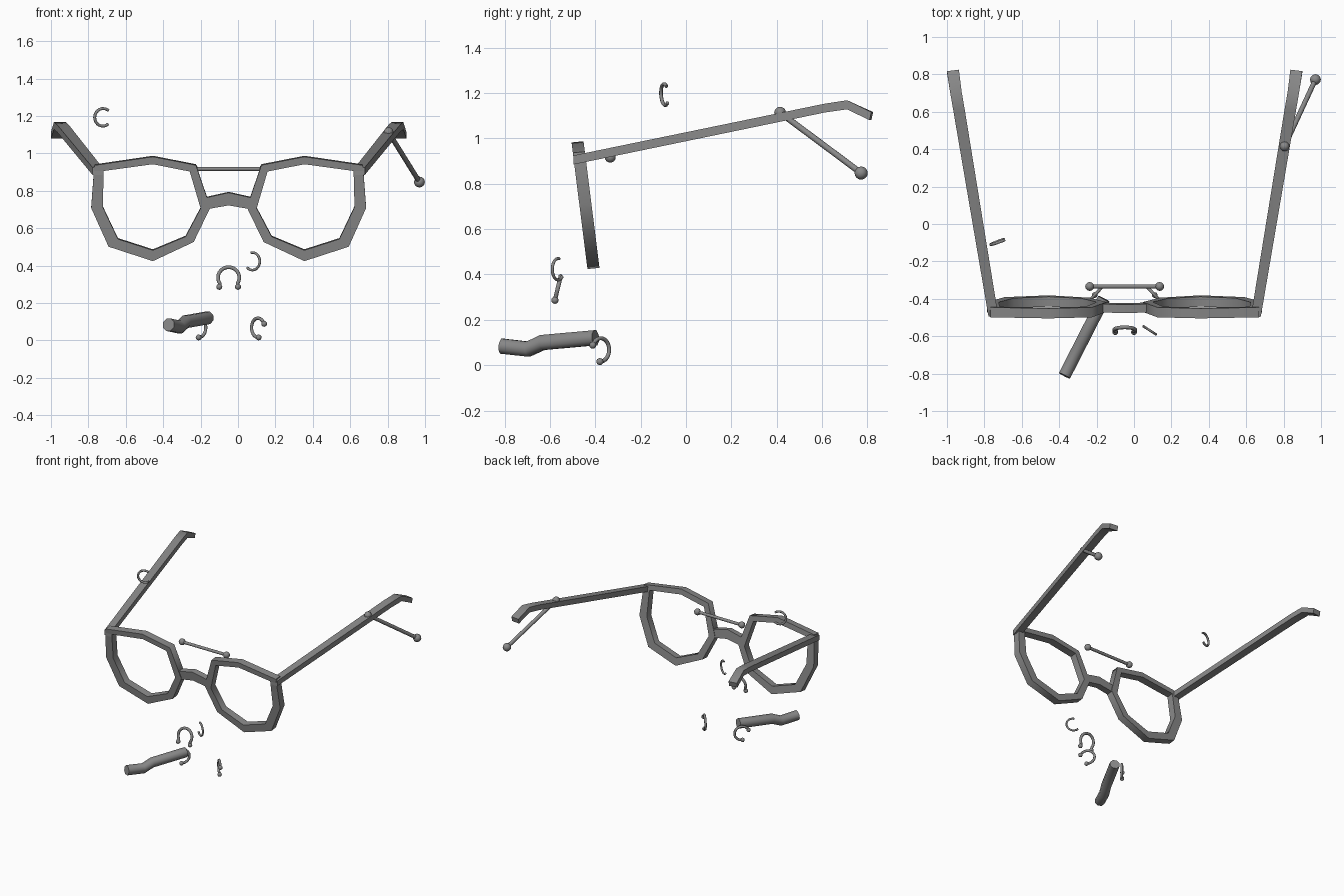
import bpy, bmesh
from math import sin, cos, radians, pi
from mathutils import Vector, Matrix

if "Cube" in bpy.data.objects:
    bpy.data.objects.remove(bpy.data.objects["Cube"])

CX = -0.05  # symmetry plane of the glasses

dark = bpy.data.materials.new("dark_grey")
dark.diffuse_color = (0.25, 0.25, 0.25, 1)
dark.use_nodes = True
dark.node_tree.nodes["Principled BSDF"].inputs["Base Color"].default_value = dark.diffuse_color


def loft(bm, sections, closed=False):
    rows = [[bm.verts.new(p) for p in s] for s in sections]
    n = len(rows[0])
    for a, b in zip(rows, rows[1:] + (rows[:1] if closed else [])):
        for i in range(n):
            j = (i + 1) % n
            bm.faces.new((a[i], a[j], b[j], b[i]))
    if not closed:
        bm.faces.new(rows[0])
        bm.faces.new(rows[-1])


def tube(bm, pts, r, sides, normal):
    pts = [Vector(p) for p in pts]
    normal = Vector(normal).normalized()
    sections = []
    for i, p in enumerate(pts):
        t = (pts[min(i + 1, len(pts) - 1)] - pts[max(i - 1, 0)]).normalized()
        b = t.cross(normal).normalized()
        n = b.cross(t)
        angles = [2 * pi * (k + 0.5) / sides for k in range(sides)]
        sections.append([p + r * (cos(a) * n + sin(a) * b) for a in angles])
    loft(bm, sections)


def ball(bm, p, r):
    bmesh.ops.create_uvsphere(bm, u_segments=12, v_segments=8, radius=r,
                              matrix=Matrix.Translation(p))


def finish(bm, name, mirror=False):
    bmesh.ops.translate(bm, verts=bm.verts, vec=(-CX, 0, 0))
    bmesh.ops.recalc_face_normals(bm, faces=bm.faces)
    mesh = bpy.data.meshes.new(name)
    bm.to_mesh(mesh)
    bm.free()
    mesh.materials.append(dark)
    ob = bpy.data.objects.new(name, mesh)
    ob.location.x = CX
    bpy.context.collection.objects.link(ob)
    # smooth shading with sharp edges kept
    bpy.context.view_layer.objects.active = ob
    ob.select_set(True)
    bpy.ops.object.shade_smooth_by_angle(angle=radians(62))
    ob.select_set(False)
    if mirror:
        m = ob.modifiers.new("Mirror", 'MIRROR')
        m.use_mirror_merge = False


def front_back(x, z, inset=0.0, depth=0.053):
    # front and back points on the tilted plane of the frame
    y = -0.505 + (0.985 - z) * 0.126 + inset
    return (x + CX, y, z), (x + CX, y + depth, z + depth * 0.1)


# lens rims: eight-sided frames
outer = [(.405, .982), (.175, .937), (.098, .71), (.187, .526),
         (.405, .424), (.642, .501), (.735, .708), (.718, .936)]
inner = [(.405, .942), (.208, .903), (.15, .706), (.23, .555),
         (.405, .482), (.592, .542), (.673, .713), (.668, .906)]
bm = bmesh.new()
sections = []
for o, i in zip(outer, inner):
    out_f, out_b = front_back(*o)
    in_f, in_b = front_back(*i)
    sections.append([out_f, out_b, in_b, in_f])
loft(bm, sections, closed=True)
finish(bm, "lens_rims", mirror=True)

# nose bridge
bm = bmesh.new()
sections = []
for x, top, bottom in [(-.125, .762, .70), (0, .79, .722), (.125, .762, .70)]:
    tf, tb = front_back(x, top, 0.004, 0.045)
    bf, bb = front_back(x, bottom, 0.004, 0.045)
    sections.append([tf, tb, bb, bf])
loft(bm, sections)
finish(bm, "nose_bridge")

# temple arms: inner x, outer x, y, top z, bottom z
bm = bmesh.new()
sections = []
for xi, xo, y, zt, zb in [(.675, .728, -.495, .925, .885),
                          (.855, .917, .612, 1.153, 1.114),
                          (.872, .934, .71, 1.168, 1.128),
                          (.886, .95, .817, 1.116, 1.08)]:
    d = 0.008 if y > 0.75 else 0
    sections.append([(xi + CX, y + d, zt), (xo + CX, y, zt),
                     (xo + CX, y - d, zb), (xi + CX, y, zb)])
loft(bm, sections)
finish(bm, "temple_arms", mirror=True)

# straight barbells
for name, a, b, r, ra, rb in [
        ("bridge_barbell", (-.237, -.334, .917), (.137, -.334, .917), .011, .024, .024),
        ("side_barbell", (.805, .415, 1.113), (.97, .772, .847), .0135, .026, .029)]:
    bm = bmesh.new()
    tube(bm, [a, b], r, 12, (0.1, 0.5, 1))
    ball(bm, a, ra)
    ball(bm, b, rb)
    finish(bm, name)

# bent rod lying below the frame
bm = bmesh.new()
rod = [(-.366 + .51 * (y + .80), y, z) for y, z in
       [(-.811, .084), (-.695, .071), (-.633, .10), (-.399, .121)]]
tube(bm, rod, 0.036, 8, (0, 0, 1))
finish(bm, "bent_rod")


def ring(name, center, u, v, radius, a0, a1, r, tips=None, tip_r=0.0, mirror=False):
    # open ring in the plane of u and v, with optional ball tips
    c, u, v = Vector(center), Vector(u).normalized(), Vector(v).normalized()
    n = 20
    angles = [radians(a0 + (a1 - a0) * k / n) for k in range(n + 1)]
    pts = [c + radius * (cos(a) * u + sin(a) * v) for a in angles]
    bm = bmesh.new()
    if tips:
        x, y = tips
        ends = [c + x * u + y * v, c - x * u + y * v]
        pts = [ends[0]] + pts + [ends[1]]
        for e in ends:
            ball(bm, e, tip_r)
    tube(bm, pts, r, 8, u.cross(v))
    finish(bm, name, mirror=mirror)


# horseshoe rings with ball tips
ring("centre_horseshoe", (CX, -.566, .336), (1, 0, 0), (0, .24, 1),
     .057, -33, 213, .01, (.05, -.051), .016)
opening = Vector((.585, -.628, -.51)).normalized()
across = Vector((.345, -.37, .86)).normalized()
ring("lower_horseshoes", (.107, -.376, .068), across, -opening,
     .051, -25, 205, .009, (.042, -.031), .0155, mirror=True)

# plain open rings
ring("lower_open_ring", (.077, -.564, .423), (.84, -.54, 0), (0, 0, 1),
     .047, -135, 100, .007)
ring("upper_open_ring", (-.722, -.094, 1.193), (.94, .34, 0), (.02, -.06, 1),
     .047, 50, 310, .008)
